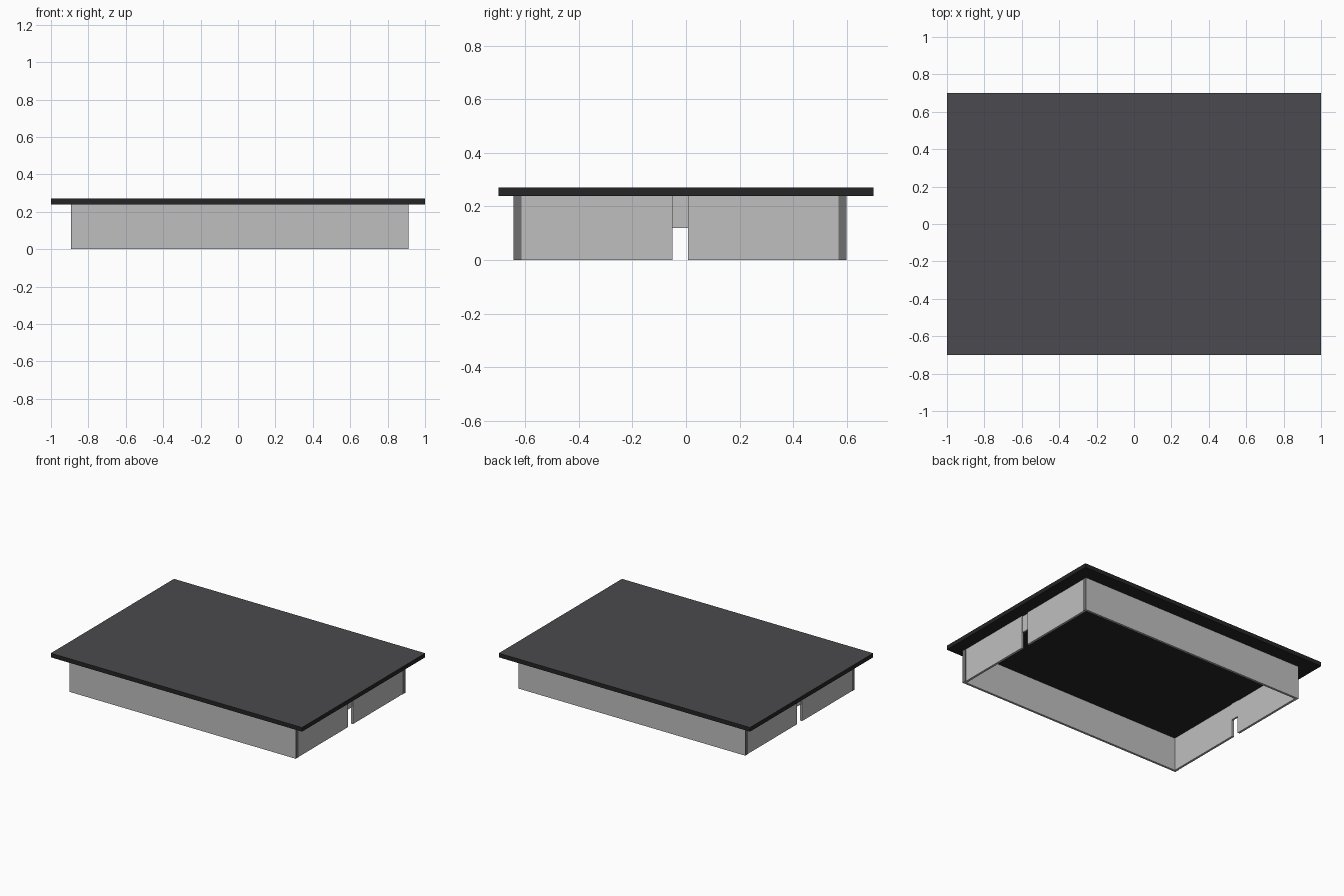
import bpy, bmesh

if "Cube" in bpy.data.objects:
    bpy.data.objects.remove(bpy.data.objects["Cube"])


def material(name, rgb):
    m = bpy.data.materials.new(name)
    m.diffuse_color = (*rgb, 1)
    m.use_nodes = True
    m.node_tree.nodes["Principled BSDF"].inputs["Base Color"].default_value = m.diffuse_color
    return m


TOP = material("charcoal top", (0.07, 0.068, 0.077))
UNDER = material("black underside", (0.018, 0.018, 0.019))
WALL = material("light grey metal", (0.52, 0.52, 0.52))
TRIM = material("dark grey trim", (0.16, 0.16, 0.16))


def box(name, x, y, z, mat):
    """Axis-aligned box from (min, max) ranges."""
    bm = bmesh.new()
    bmesh.ops.create_cube(bm, size=1)
    for v in bm.verts:
        v.co = [r[0] if c < 0 else r[1] for c, r in zip(v.co, (x, y, z))]
    me = bpy.data.meshes.new(name)
    bm.to_mesh(me)
    bm.free()
    me.materials.append(mat)
    ob = bpy.data.objects.new(name, me)
    bpy.context.collection.objects.link(ob)
    return ob


X0, X1, Y0, Y1 = -0.89, 0.91, -0.645, 0.60   # frame outline
H, T = 0.24, 0.016                           # wall height, thickness
N0, N1, NZ = -0.05, 0.007, 0.12              # cable notch

# Thin panel: lighter face over a black backing
box("panel_backing", (-1, 1), (-0.7, 0.7), (H, 0.254), UNDER)
slab = box("panel_top", (-1, 1), (-0.7, 0.7), (0.254, 0.27), UNDER)
slab.data.materials.append(TOP)
for f in slab.data.polygons:
    f.material_index = 1 if f.normal.z > 0.5 else 0

# Long walls
box("front_wall", (X0, X1), (Y0, Y0 + T), (0, H), WALL)
box("back_wall", (X0, X1), (Y1 - T, Y1), (0, H), WALL)

# Short walls, each split by a notch with a recessed bridge above it
for side, xo, s in (("left", X0, 1), ("right", X1, -1)):
    def span(a, b):
        return tuple(sorted((xo + s * a, xo + s * b)))
    box(side + "_wall_front", span(0, T), (Y0 + T, N0), (0, H), WALL)
    box(side + "_wall_back", span(0, T), (N1, Y1 - T), (0, H), WALL)
    box(side + "_notch_bridge", span(0.008, 0.02), (N0, N1), (NZ, H), WALL)
    # Dark corner strips
    for k, (a, b) in enumerate(((Y0, Y0 + 0.03), (Y1 - 0.03, Y1))):
        box(f"{side}_corner_strip_{k}", span(-0.002, 0.001), (a, b), (0, H), TRIM)
